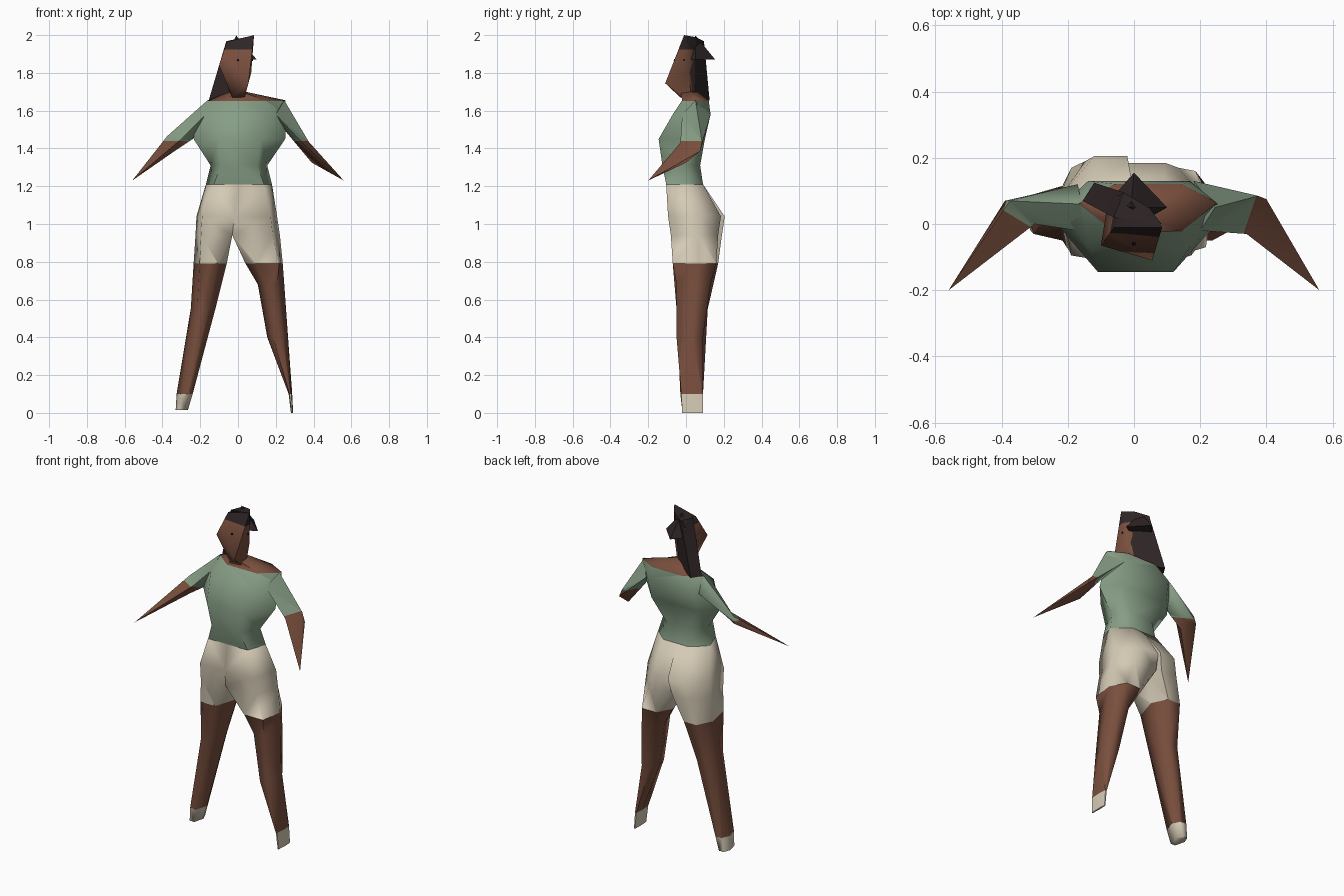
import bpy, bmesh
from mathutils import Vector

default = bpy.data.objects.get("Cube")
if default:
    bpy.data.objects.remove(default, do_unlink=True)


def make_material(name, rgb):
    mat = bpy.data.materials.new(name)
    mat.use_nodes = True
    colour = (*rgb, 1)
    mat.diffuse_color = colour
    mat.node_tree.nodes["Principled BSDF"].inputs["Base Color"].default_value = colour
    return mat


skin = make_material("brown skin", (.19, .077, .047))
green = make_material("sage shirt", (.24, .34, .235))
beige = make_material("beige cloth", (.66, .59, .46))
dark = make_material("dark hair", (.028, .018, .019))
black = make_material("black eye", (.005, .005, .005))


def loft(name, rings, bands, angle=1.0):
    """Skin rings of points; bands are (material, upper height) from the bottom up."""
    bm = bmesh.new()
    loops = [[bm.verts.new(p) for p in ring] for ring in rings]
    for a, b in zip(loops, loops[1:]):
        n = len(a)
        for i in range(n):
            j = (i + 1) % n
            if len(b) == 1:
                bm.faces.new((a[i], a[j], b[0]))
            else:
                bm.faces.new((a[i], a[j], b[j], b[i]))
    for end in (loops[0], loops[-1]):
        if len(end) > 2:
            bm.faces.new(end)
    bmesh.ops.triangulate(bm, faces=[f for f in bm.faces if len(f.verts) == 4])
    # Cut clean colour borders
    for _, height in bands[:-1]:
        bmesh.ops.bisect_plane(bm, geom=bm.verts[:] + bm.edges[:] + bm.faces[:],
                               plane_co=(0, 0, height), plane_no=(0, 0, 1))
    bmesh.ops.recalc_face_normals(bm, faces=bm.faces)
    for f in bm.faces:
        z = f.calc_center_median().z
        f.material_index = sum(z > height for _, height in bands[:-1])
    mesh = bpy.data.meshes.new(name)
    bm.to_mesh(mesh)
    bm.free()
    for mat, _ in bands:
        mesh.materials.append(mat)
    obj = bpy.data.objects.new(name, mesh)
    bpy.context.collection.objects.link(obj)
    bpy.ops.object.select_all(action='DESELECT')
    obj.select_set(True)
    bpy.context.view_layer.objects.active = obj
    bpy.ops.object.shade_smooth_by_angle(angle=angle)


def hexagon(x0, x1, front, back, z, fronts=(.26, .26), backs=(.26, .26)):
    """Cross-section; fronts and backs inset the corners as shares of the width."""
    w, mid = x1 - x0, front * .4 + back * .6
    return [(x0, mid, z), (x0 + w * fronts[0], front, z), (x1 - w * fronts[1], front, z),
            (x1, mid, z), (x1 - w * backs[1], back, z), (x0 + w * backs[0], back, z)]


# Torso: waist, chest, shoulders and neck base
slim, wide = (.12, .12), (.18, .18)
torso = [(-.17, .18, -.105, .09, 1.21, slim), (-.145, .155, -.125, .075, 1.31, wide),
         (-.235, .25, -.145, .10, 1.45, (.26, .27), wide),
         (-.225, .255, -.07, .13, 1.58, wide, wide),
         (-.16, .25, -.02, .12, 1.655), (-.04, .04, -.03, .06, 1.70)]
loft("torso", [hexagon(*r) for r in torso], [(green, 1.65), (skin, 2)], 1.2)

# Legs run up to the waist, where the two halves of the shorts meet
inner_left, inner_right = (0, .15), (.15, 0)
back_left, back_right = (0, .5), (.5, 0)
legs = {
    "right_leg": [(-.33, -.265, -.02, .085, .015), (-.325, -.24, -.03, .09, .1),
                  (-.25, -.12, -.05, .115, .55), (-.235, -.06, -.07, .17, .79, (.18, .26)),
                  (-.225, -.03, -.08, .19, .94, inner_right, (.4, .05)),
                  (-.22, -.02, -.095, .205, 1.04, inner_right, back_right),
                  (-.17, 0, -.105, .09, 1.21, (.24, 0), back_right)],
    "left_leg": [(.28, .292, -.02, .09, 0), (.268, .287, -.025, .09, .1),
                 (.155, .265, -.05, .09, .4), (.105, .245, -.05, .13, .68),
                 (.04, .237, -.07, .16, .79, (.26, .1)),
                 (-.03, .222, -.08, .17, .94, inner_left, (.05, .35)),
                 (-.02, .207, -.095, .185, 1.04, inner_left, back_left),
                 (0, .18, -.105, .09, 1.21, (0, .24), back_left)],
}
for name, rings in legs.items():
    loft(name, [hexagon(*r) for r in rings],
         [(beige, .1), (skin, .79), (beige, 2)], 1.4)

# Arms: shoulder ring, elbow ring, pointed hand
arms = {
    "left_arm": [[(.245, .05, 1.655), (.2, -.02, 1.58), (.265, .02, 1.475), (.18, .13, 1.58)],
                 [(.375, .085, 1.435), (.34, -.03, 1.43), (.39, 0, 1.325), (.4, .075, 1.385)],
                 [(.56, -.2, 1.23)]],
    "right_arm": [[(-.158, .06, 1.658), (-.17, -.02, 1.58), (-.24, .02, 1.45), (-.17, .12, 1.57)],
                  [(-.375, .07, 1.465), (-.3, 0, 1.45), (-.33, .01, 1.39), (-.39, .07, 1.42)],
                  [(-.56, -.2, 1.23)]],
}
for name, rings in arms.items():
    loft(name, rings, [(skin, 1.44), (green, 2)], 1.2)

# Head, turned a little, with a dark hairline
head = [[(-.03, -.03, 1.67), (.035, -.02, 1.67), (.035, .03, 1.67), (-.04, .06, 1.67)],
        [(-.1, -.065, 1.84), (.055, -.11, 1.745), (.07, .01, 1.8), (-.08, .06, 1.82)],
        [(-.06, -.01, 1.965), (.085, -.01, 2), (.05, .045, 1.99), (-.04, .09, 1.965)]]
loft("head", head, [(skin, 1.925), (dark, 3)], 1.2)

# Long hair falling behind one shoulder
hair = [[(-.155, .07, 1.655), (.03, .01, 1.665), (.015, .045, 1.665), (-.12, .125, 1.655)],
        [(-.062, .02, 1.968), (.083, 0, 1.997), (.045, .05, 1.99), (-.03, .095, 1.968)]]
loft("long_hair", hair, [(dark, 3)], .5)

# Pointed bun
bun = [[(0, .155, 1.87), (-.07, .075, 1.87), (.03, .01, 1.87), (.1, .05, 1.87)],
       [(-.01, .05, 1.998)]]
loft("hair_bun", bun, [(dark, 3)], .3)

# Eyes: small thin plates lying on the face
for name, centre, normal in (("front_eye", (0, -.06, 1.868), (-.25, -.9, .35)),
                             ("side_eye", (.076, -.01, 1.868), (1, 0, 0))):
    bpy.ops.mesh.primitive_cylinder_add(
        vertices=6, radius=.006, depth=.006, location=centre,
        rotation=Vector(normal).to_track_quat('Z', 'Y').to_euler())
    eye = bpy.context.object
    eye.name = name
    eye.data.materials.append(black)
